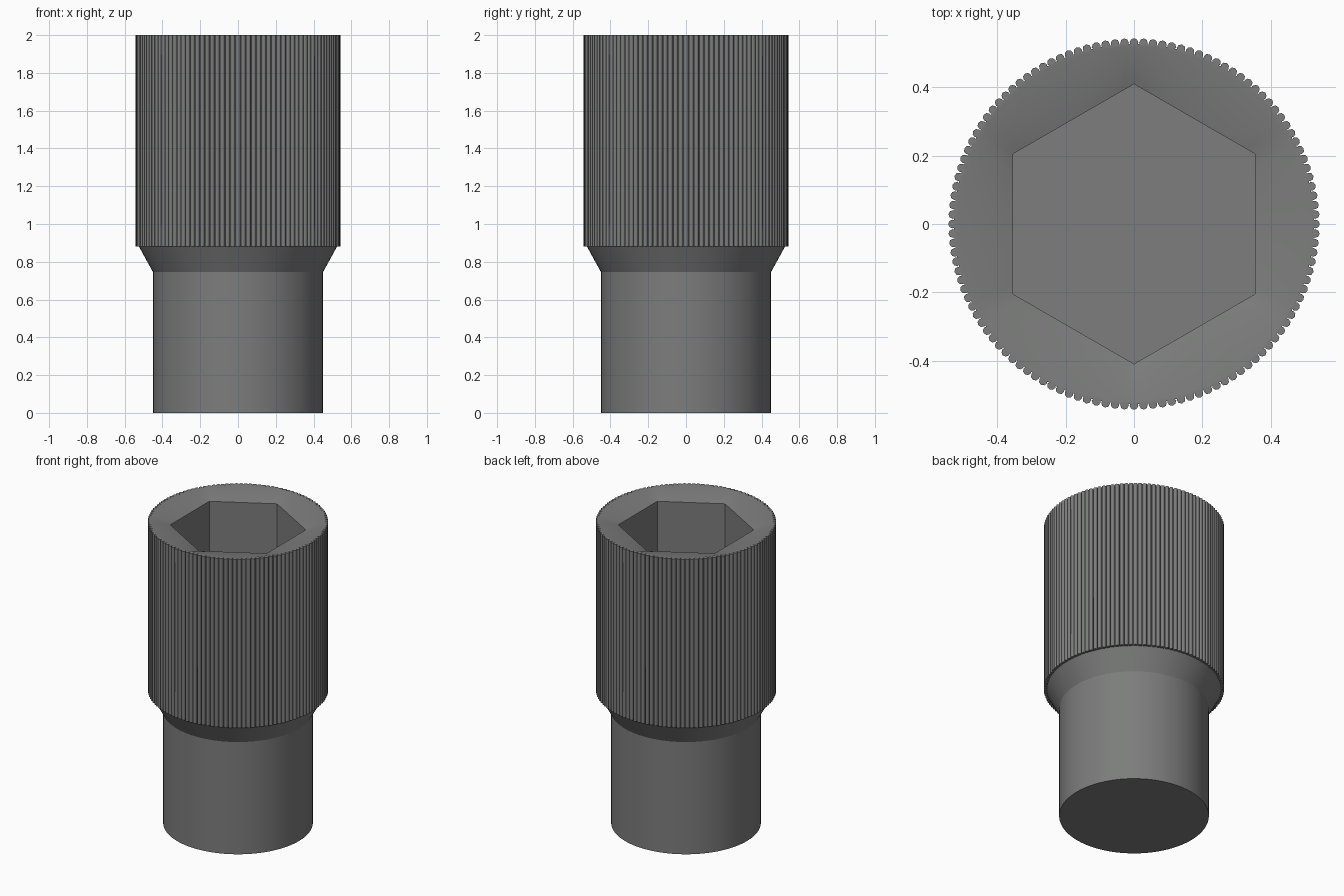
import bpy, bmesh, math

if "Cube" in bpy.data.objects:
    bpy.data.objects.remove(bpy.data.objects["Cube"])

steel = bpy.data.materials.new("dark steel")
steel.diffuse_color = (0.2, 0.205, 0.2, 1)
steel.use_nodes = True
steel.node_tree.nodes["Principled BSDF"].inputs["Base Color"].default_value = steel.diffuse_color


def finish(name, bm, angle):
    bmesh.ops.recalc_face_normals(bm, faces=bm.faces)
    mesh = bpy.data.meshes.new(name)
    bm.to_mesh(mesh)
    bm.free()
    mesh.materials.append(steel)
    ob = bpy.data.objects.new(name, mesh)
    bpy.context.collection.objects.link(ob)
    bpy.ops.object.select_all(action='DESELECT')
    ob.select_set(True)
    bpy.context.view_layer.objects.active = ob
    bpy.ops.object.shade_smooth_by_angle(angle=math.radians(angle))


SIDES = 96


def circle(r):
    return lambda a: r


def hexagon(a):
    # flats face +x / -x, corners point along y
    off = (a + math.pi / 6) % (math.pi / 3) - math.pi / 6
    return 0.354 / math.cos(off)


# socket body: outer wall, shoulder, dished rim, hexagonal bore
rings = [(circle(0.45), 0), (circle(0.45), 0.745), (circle(0.524), 0.88),
         (circle(0.526), 2.0), (circle(0.518), 2.0),
         (hexagon, 1.96), (hexagon, 1.0)]
bm = bmesh.new()
loops = []
for radius, z in rings:
    loop = []
    for i in range(SIDES):
        a = 2 * math.pi * i / SIDES
        r = radius(a)
        loop.append(bm.verts.new((r * math.cos(a), r * math.sin(a), z)))
    loops.append(loop)
for lo, hi in zip(loops, loops[1:]):
    for i in range(SIDES):
        j = (i + 1) % SIDES
        bm.faces.new((lo[i], lo[j], hi[j], hi[i]))
bm.faces.new(loops[0])
bm.faces.new(loops[-1])
finish("socket_body", bm, 25)

# grip ribs: thin rods around the upper body
RIBS, ROD = 120, 0.0128
bm = bmesh.new()
for k in range(RIBS):
    a = 2 * math.pi * k / RIBS
    ends = []
    for z in (0.88, 2.0):
        ends.append([bm.verts.new((
            0.53 * math.cos(a) + ROD * math.cos(a + t * math.pi / 4),
            0.53 * math.sin(a) + ROD * math.sin(a + t * math.pi / 4), z))
            for t in range(8)])
    for t in range(8):
        u = (t + 1) % 8
        bm.faces.new((ends[0][t], ends[0][u], ends[1][u], ends[1][t]))
    bm.faces.new(ends[0])
    bm.faces.new(ends[1])
finish("grip_ribs", bm, 50)
